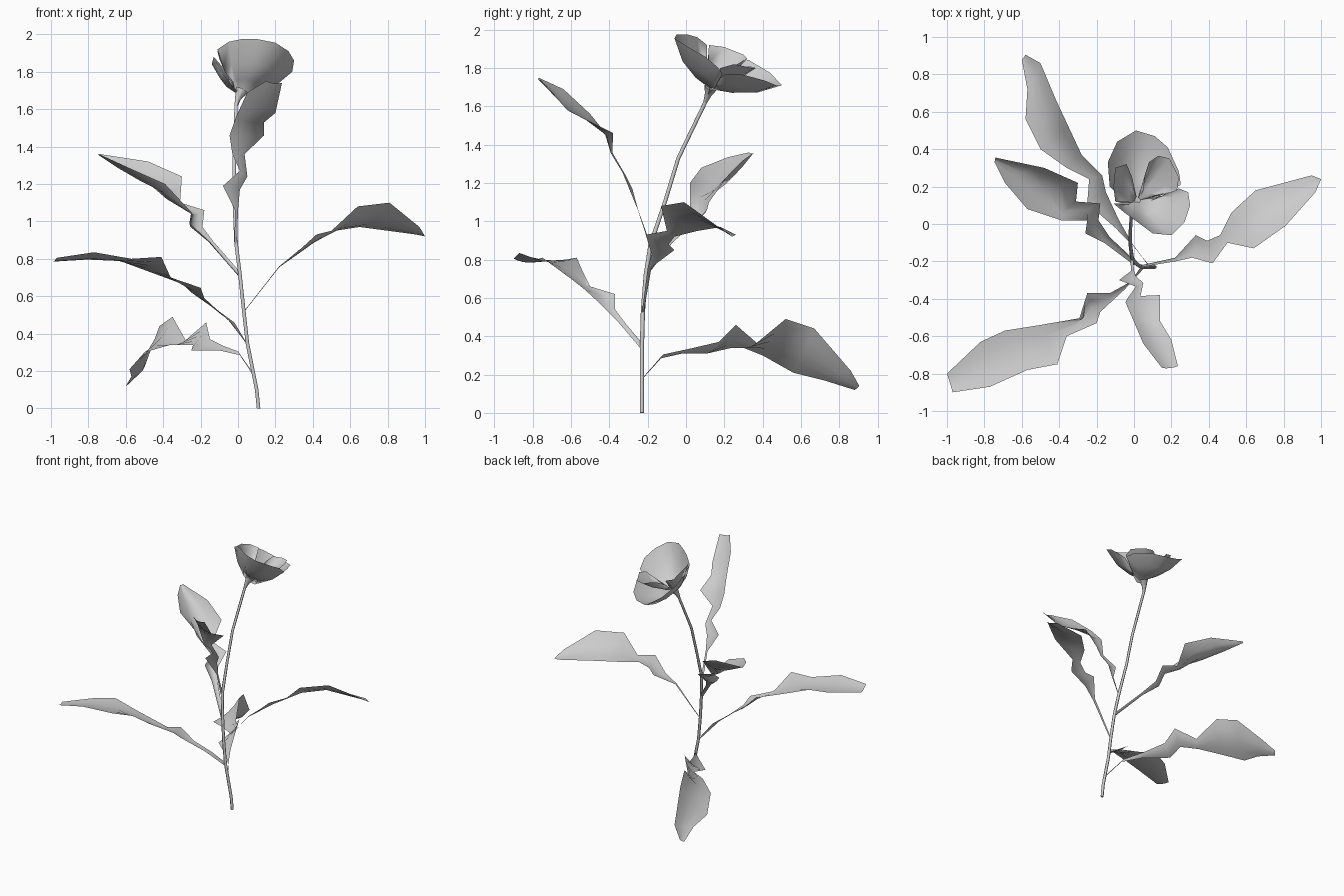
import bpy
from mathutils import Vector as V


def finish(name, verts, faces):
    me = bpy.data.meshes.new(name)
    me.from_pydata(verts, [], faces)
    me.validate()
    ob = bpy.data.objects.new(name, me)
    bpy.context.collection.objects.link(ob)
    for p in me.polygons:
        p.use_smooth = True
    return ob


def tube(name, points, radii, sides=6):
    cu = bpy.data.curves.new(name, 'CURVE')
    cu.dimensions = '3D'
    cu.bevel_depth = 1.0
    cu.bevel_resolution = (sides - 4) // 2
    cu.use_fill_caps = True
    sp = cu.splines.new('POLY')
    sp.points.add(len(points) - 1)
    for p, co, r in zip(sp.points, points, radii):
        p.co = (*co, 1)
        p.radius = r
    ob = bpy.data.objects.new(name, cu)
    bpy.context.collection.objects.link(ob)


def leaf(name, left, right, sag=0.1):
    """Loft a cupped blade between two edge profiles."""
    verts, faces = [], []
    left, right = [V(p) for p in left], [V(p) for p in right]
    n = len(left)
    for i, (a, b) in enumerate(zip(left, right)):
        j, k = max(i - 1, 0), min(i + 1, n - 1)
        along = left[k] + right[k] - left[j] - right[j]
        down = (b - a).cross(along).normalized()
        if down.z > 0:
            down = -down
        depth = sag * (a - b).length
        for t in (0, .25, .5, .75, 1):
            verts.append(a.lerp(b, t) + down * depth * 4 * t * (1 - t))
    for i in range(n - 1):
        for c in range(4):
            k = 5 * i + c
            faces.append((k, k + 1, k + 6, k + 5))
    finish(name, verts, faces)


BASE = V((0.02, 0.13, 1.69))
AXIS = V((0.12, 0.35, 0.9)).normalized()


def petal(name, rim, bulge=0.045, base=BASE):
    """Sweep a bowl-shaped petal from the flower base out to a rim."""
    n = len(rim)
    verts, faces = [base], []
    for t, s in ((0.35, 0.8), (0.7, 0.95), (1.0, 0.0)):
        verts += [base.lerp(V(r), t) - AXIS * bulge * s for r in rim]
    for i in range(n - 1):
        faces.append((0, 1 + i, 2 + i))
        for k in (1, 1 + n):
            faces.append((k + i, k + n + i, k + n + i + 1, k + i + 1))
    finish(name, verts, faces)


# Main stem and the swelling under the flower
stem = [(.11, -.23, 0), (.10, -.23, .1), (.05, -.23, .35), (.03, -.225, .53),
        (.01, -.21, .72), (-.01, -.185, .88), (-.02, -.11, 1.1),
        (-.02, -.04, 1.33), (-.01, .10, 1.62), (.01, .125, 1.69)]
tube("stem", stem, [.011] * 6 + [.01] * 4)
tube("flower_base", [(-.01, .10, 1.62), (.0, .115, 1.66), (.02, .13, 1.7)],
     [.01, .018, .035])

# Leaves, each given by its two edges from stem to tip
leaf("right_leaf",
     [(.04, -.23, .525), (.22, -.20, .755), (.31, -.18, .83), (.42, -.21, .93),
      (.50, -.10, .95), (.64, -.13, 1.08), (.81, -.01, 1.10), (.97, .17, .97), (1, .24, .92)],
     [(.04, -.22, .53), (.22, -.18, .76), (.33, -.06, .85), (.39, -.09, .88),
      (.46, -.06, .92), (.52, .06, .95), (.65, .18, .97), (.95, .26, .93), (1, .24, .92)])
leaf("upper_left_leaf",
     [(.0, -.22, .71), (-.16, -.10, .90), (-.26, -.05, .99), (-.25, .02, 1.05),
      (-.39, .02, 1.20), (-.57, .08, 1.28), (-.69, .22, 1.335), (-.745, .33, 1.36)],
     [(.01, -.20, .73), (-.13, -.07, .89), (-.19, .02, .97), (-.18, .11, 1.06),
      (-.31, .12, 1.10), (-.30, .22, 1.24), (-.48, .30, 1.32), (-.74, .355, 1.36)], sag=.27)
leaf("front_left_leaf",
     [(.05, -.24, .34), (-.05, -.35, .47), (-.18, -.47, .59), (-.20, -.53, .645),
      (-.36, -.60, .70), (-.41, -.75, .81), (-.57, -.78, .80), (-.77, -.87, .835), (-.97, -.90, .805)],
     [(.04, -.225, .36), (-.02, -.31, .46), (-.13, -.37, .54), (-.25, -.37, .62),
      (-.27, -.50, .66), (-.50, -.54, .74), (-.69, -.57, .81), (-.82, -.63, .80), (-1, -.80, .785)],
     sag=.07)
leaf("low_back_leaf",
     [(.085, -.235, .17), (.01, -.13, .285), (-.10, -.02, .31), (-.25, .11, .31),
      (-.24, .24, .34), (-.36, .30, .34), (-.50, .40, .30), (-.58, .56, .21),
      (-.57, .72, .17), (-.60, .88, .12)],
     [(.08, -.22, .19), (.0, -.12, .305), (-.08, .02, .335), (-.15, .17, .37),
      (-.17, .26, .46), (-.28, .37, .365), (-.35, .52, .49), (-.42, .67, .44),
      (-.50, .86, .22), (-.58, .905, .14)], sag=.08)
leaf("tall_front_leaf",
     [(-.02, -.19, .87), (-.015, -.25, 1.06), (-.08, -.30, 1.19), (.01, -.335, 1.27),
      (-.03, -.39, 1.36), (-.045, -.42, 1.46), (-.01, -.50, 1.56), (.05, -.64, 1.69), (.15, -.77, 1.75)],
     [(-.005, -.185, .88), (.0, -.25, 1.06), (.01, -.28, 1.17), (.05, -.315, 1.24),
      (.035, -.385, 1.36), (.14, -.38, 1.46), (.14, -.52, 1.53), (.20, -.62, 1.58), (.235, -.76, 1.74)])

# Flower petals, each given by its rim
petal("front_petal",
      [(-.03, .11, 1.78), (-.11, .11, 1.92), (-.05, .06, 1.96), (.02, .01, 1.975),
       (.10, -.05, 1.975), (.20, -.06, 1.955), (.27, .01, 1.91), (.30, .10, 1.86),
       (.29, .17, 1.80), (.24, .19, 1.77), (.10, .13, 1.71)])
petal("back_petal",
      [(-.06, .13, 1.80), (-.13, .20, 1.88), (-.14, .33, 1.84), (-.09, .44, 1.775),
       (.01, .50, 1.71), (.11, .47, 1.71), (.18, .41, 1.735), (.24, .28, 1.77),
       (.25, .21, 1.77), (.12, .14, 1.72)], .035)
petal("inner_left_petal",
      [(-.03, .12, 1.80), (-.10, .12, 1.92), (-.11, .20, 1.91), (-.10, .30, 1.87),
       (-.04, .32, 1.85), (-.01, .25, 1.81), (.01, .16, 1.74)], .03)
petal("inner_right_petal",
      [(.05, .18, 1.74), (.06, .27, 1.79), (.08, .33, 1.81), (.13, .365, 1.80),
       (.19, .35, 1.80), (.24, .25, 1.82), (.23, .18, 1.80), (.10, .15, 1.73)], .02)
